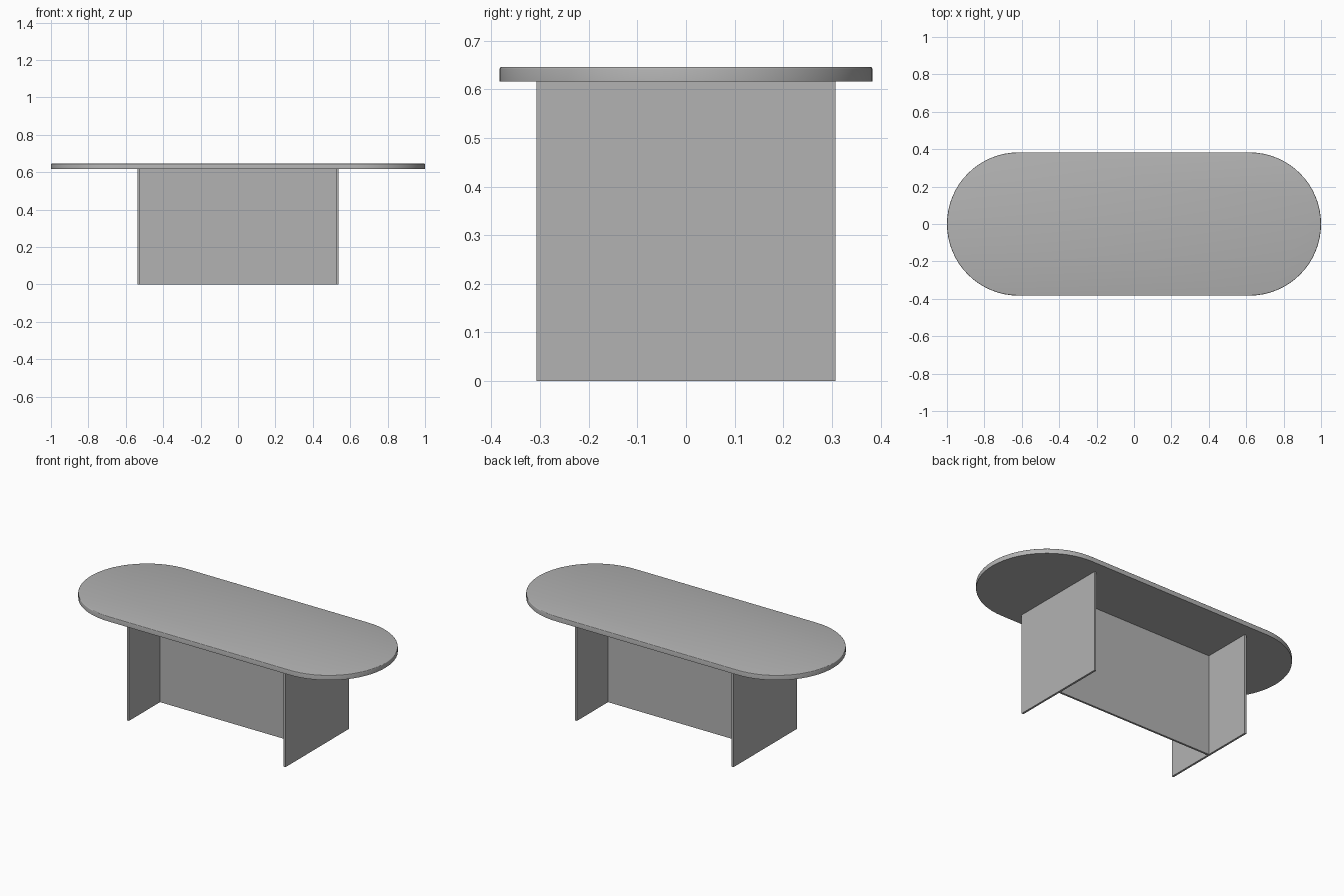
import bpy, bmesh, math

if "Cube" in bpy.data.objects:
    bpy.data.objects.remove(bpy.data.objects["Cube"])

TOP_Z, UNDER_Z = 0.646, 0.616
RADIUS, HALF_LEN = 0.383, 1.0
PANEL_T = 0.012

grey = bpy.data.materials.new("plain grey")
grey.diffuse_color = (0.45, 0.45, 0.45, 1)
grey.use_nodes = True
grey.node_tree.nodes["Principled BSDF"].inputs["Base Color"].default_value = grey.diffuse_color


def finish(name, bm):
    bmesh.ops.recalc_face_normals(bm, faces=bm.faces)
    mesh = bpy.data.meshes.new(name)
    bm.to_mesh(mesh)
    bm.free()
    mesh.materials.append(grey)
    obj = bpy.data.objects.new(name, mesh)
    bpy.context.collection.objects.link(obj)
    return obj


def panel(name, size, center):
    bm = bmesh.new()
    bmesh.ops.create_cube(bm, size=1)
    bmesh.ops.scale(bm, vec=size, verts=bm.verts)
    bmesh.ops.translate(bm, vec=center, verts=bm.verts)
    return finish(name, bm)


# Tabletop: stadium outline, extruded, with a softened upper rim
bm = bmesh.new()
steps = 32
outline = []
for side, start in ((1, -math.pi / 2), (-1, math.pi / 2)):
    for i in range(steps + 1):
        a = start + math.pi * i / steps
        outline.append(bm.verts.new((side * (HALF_LEN - RADIUS) + RADIUS * math.cos(a),
                                     RADIUS * math.sin(a), UNDER_Z)))
base = bm.faces.new(outline)
ext = bmesh.ops.extrude_face_region(bm, geom=[base], use_keep_orig=True)
upper = [g for g in ext["geom"] if isinstance(g, bmesh.types.BMVert)]
bmesh.ops.translate(bm, vec=(0, 0, TOP_Z - UNDER_Z), verts=upper)
rim = [e for e in bm.edges if all(v.co.z > TOP_Z - 0.001 for v in e.verts)]
bmesh.ops.bevel(bm, geom=rim, offset=0.004, segments=3, profile=0.5, affect='EDGES')
top = finish("tabletop", bm)
bpy.context.view_layer.objects.active = top
top.select_set(True)
bpy.ops.object.shade_smooth_by_angle(angle=math.radians(35))

# End panels, one on each side
for label, s in (("left", -1), ("right", 1)):
    panel(label + "_end_panel", (PANEL_T, 0.614, UNDER_Z),
          (s * (0.537 - PANEL_T / 2), 0, UNDER_Z / 2))

# Centre panel spanning between the ends
panel("centre_panel", (2 * (0.537 - PANEL_T), PANEL_T, UNDER_Z), (0, 0, UNDER_Z / 2))
